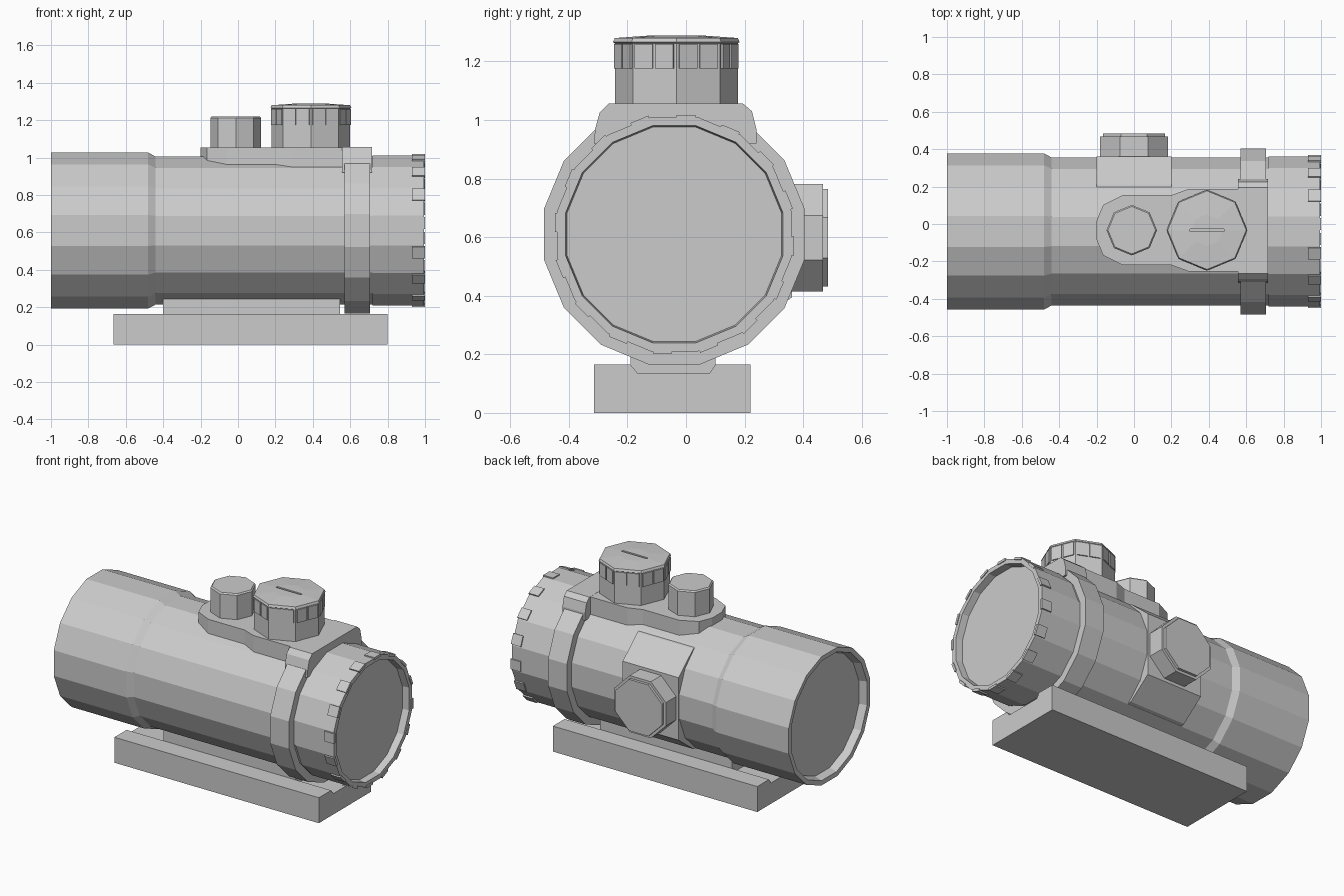
import bpy, bmesh, math
from mathutils import Matrix

old = bpy.data.objects.get("Cube")
if old:
    bpy.data.objects.remove(old, do_unlink=True)

grey = bpy.data.materials.new("plain_grey")
grey.use_nodes = True
COLOR = (0.6, 0.6, 0.6, 1)
grey.diffuse_color = COLOR
grey.node_tree.nodes["Principled BSDF"].inputs["Base Color"].default_value = COLOR


def finish(bm, name):
    bmesh.ops.recalc_face_normals(bm, faces=bm.faces)
    mesh = bpy.data.meshes.new(name)
    bm.to_mesh(mesh)
    bm.free()
    mesh.materials.append(grey)
    obj = bpy.data.objects.new(name, mesh)
    bpy.context.collection.objects.link(obj)
    return obj


def frame(axis, origin):
    """Matrix that turns local z into the given axis by cycling the axes."""
    turn = {"z": ((1, 0, 0), (0, 1, 0), (0, 0, 1)),
            "x": ((0, 0, 1), (1, 0, 0), (0, 1, 0)),
            "y": ((0, 1, 0), (0, 0, 1), (1, 0, 0))}[axis]
    return Matrix.Translation(origin) @ Matrix(turn).to_4x4()


def lathe(name, profile, sides, axis, origin, half_step=False, ends="cap"):
    """Faceted turned part; profile is (distance along axis, corner radius)."""
    bm = bmesh.new()
    step = math.tau / sides
    rings = []
    for t, r in profile:
        angles = [(k + 0.5 * half_step) * step for k in range(sides)]
        rings.append([bm.verts.new((r * math.cos(a), r * math.sin(a), t)) for a in angles])
    pairs = list(zip(rings, rings[1:]))
    if ends == "cap":
        bm.faces.new(rings[0])
        bm.faces.new(rings[-1])
    else:
        pairs.append((rings[-1], rings[0]))
    for a, b in pairs:
        for k in range(sides):
            j = (k + 1) % sides
            bm.faces.new((a[k], a[j], b[j], b[k]))
    bm.transform(frame(axis, origin))
    return finish(bm, name)


def prism(name, outline, axis, start, end):
    """Outline extruded along an axis, in cyclic axis order."""
    bm = bmesh.new()
    face = bm.faces.new([bm.verts.new((u, v, start)) for u, v in outline])
    made = bmesh.ops.extrude_face_region(bm, geom=[face])["geom"]
    bmesh.ops.translate(bm, vec=(0, 0, end - start),
                        verts=[g for g in made if isinstance(g, bmesh.types.BMVert)])
    bm.transform(frame(axis, (0, 0, 0)))
    return finish(bm, name)


def pads(name, sides, half_step, offsets, apothem, t, size, axis, origin):
    """Raised grip pads on every flat of a faceted part."""
    bm = bmesh.new()
    for k in range(sides):
        turn = Matrix.Rotation((k + 0.5 * half_step) * math.tau / sides, 4, "Z")
        for off in offsets:
            bmesh.ops.create_cube(bm, size=1, matrix=frame(axis, origin) @ turn
                                  @ Matrix.Translation((apothem, off, t))
                                  @ Matrix.Diagonal((*size, 1)))
    return finish(bm, name)


# Tube with open rims, plus a lens set into each end
AXIS = (0, -0.04, 0.61)
lathe("tube", [(-0.9, 0.37), (-0.998, 0.395), (-1, 0.425), (-0.48, 0.425), (-0.44, 0.403),
               (0.72, 0.403), (0.72, 0.408), (0.995, 0.408), (0.995, 0.378), (0.92, 0.37)],
      16, "x", AXIS, True, ends="loop")
for name, x in (("rear_lens", -0.94), ("front_lens", 0.94)):
    lathe(name, [(x - 0.01, 0.38), (x + 0.01, 0.38)], 16, "x", AXIS, True)
pads("end_ring_pads", 16, False, [-0.04], 0.4, 0.965, (0.016, 0.066, 0.07), "x", AXIS)

# Clamp ring with a chamfered block on top
lathe("clamp_ring", [(0.57, 0.453), (0.705, 0.453)], 16, "x", AXIS, True)
prism("clamp_block", [(-0.315, 0.92), (-0.31, 0.97), (-0.295, 1.025), (-0.265, 1.056),
                      (0.195, 1.056), (0.225, 1.03), (0.24, 0.97), (0.24, 0.92)],
      "x", 0.555, 0.717)

# Turret saddle
half = [(-0.2, 0.05), (-0.165, 0.135), (-0.06, 0.187), (0.2, 0.187), (0.29, 0.22), (0.6, 0.22)]
outline = [(x, y - 0.033) for x, y in half] + [(x, -y - 0.033) for x, y in reversed(half)]
prism("turret_saddle", outline, "z", 0.85, 1.055)

# Small turret
lathe("small_turret", [(1.04, 0.135), (1.212, 0.135), (1.22, 0.127)], 8, "z", (-0.012, -0.033, 0))

# Large turret with grip pads and a coin slot
BIG = (0.39, -0.033, 0)
lathe("large_turret", [(1.04, 0.21), (1.17, 0.21)], 8, "z", BIG)
cap = lathe("turret_cap", [(1.17, 0.21), (1.262, 0.21), (1.266, 0.216), (1.28, 0.21), (1.289, 0.085)],
            8, "z", BIG)
pads("turret_cap_pads", 8, True, [-0.038, 0.038], 0.194, 1.218, (0.014, 0.066, 0.085), "z", BIG)
bm = bmesh.new()
bmesh.ops.create_cube(bm, size=1, matrix=Matrix.Translation((0.39, -0.033, 1.29))
                      @ Matrix.Diagonal((0.18, 0.014, 0.04, 1)))
cutter = finish(bm, "slot_cutter")
cutter.hide_render = True
cutter.hide_set(True)
cut = cap.modifiers.new("slot", "BOOLEAN")
cut.operation = "DIFFERENCE"
cut.object = cutter

# Side pedestal and side turret
prism("side_pedestal", [(0.15, 0.94), (0.21, 0.93), (0.362, 0.8), (0.362, 0.395),
                        (0.21, 0.28), (0.15, 0.27)], "x", -0.2, 0.2)
lathe("side_turret", [(0.25, 0.198), (0.468, 0.198), (0.468, 0.18), (0.485, 0.18)],
      8, "y", (0, 0, 0.598), True)

# Grooved mounting base and the rail that sits in it
prism("mount_base", [(-0.315, 0), (0.22, 0), (0.22, 0.165), (0.1, 0.165), (0.08, 0.135),
                     (-0.165, 0.135), (-0.19, 0.165), (-0.315, 0.165)], "x", -0.665, 0.8)
prism("mount_rail", [(-0.165, 0.135), (0.08, 0.135), (0.1, 0.165), (0.1, 0.26),
                     (-0.19, 0.26), (-0.19, 0.165)], "x", -0.4, 0.545)
